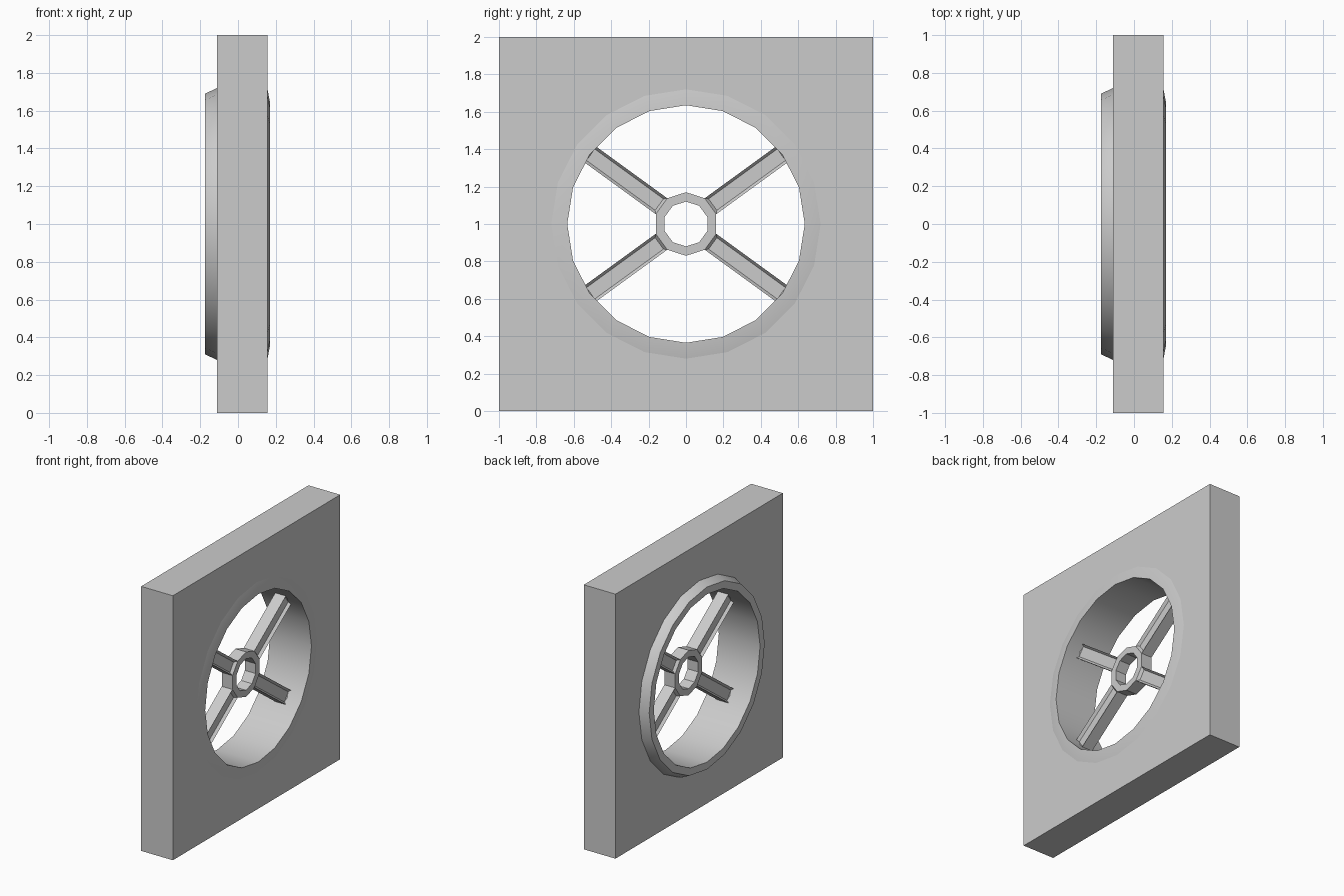
import bpy
import bmesh
from math import sin, cos, pi
from mathutils import Matrix

cube = bpy.data.objects.get("Cube")
if cube:
    bpy.data.objects.remove(cube, do_unlink=True)

GREY = (0.6, 0.6, 0.6, 1)
grey = bpy.data.materials.new("plain_grey")
grey.use_nodes = True
grey.diffuse_color = GREY
grey.node_tree.nodes["Principled BSDF"].inputs["Base Color"].default_value = GREY

CENTRE = Matrix.Translation((0, 0, 1))
MID = 0.0225          # middle of the plate's thickness
HUB_R = 0.17
HUB_DEPTH = 0.09


def finish(name, bm, matrix=CENTRE):
    bmesh.ops.recalc_face_normals(bm, faces=bm.faces)
    mesh = bpy.data.meshes.new(name)
    bm.to_mesh(mesh)
    bm.free()
    mesh.materials.append(grey)
    obj = bpy.data.objects.new(name, mesh)
    obj.matrix_world = matrix
    bpy.context.collection.objects.link(obj)
    bpy.ops.object.select_all(action="DESELECT")
    obj.select_set(True)
    bpy.context.view_layer.objects.active = obj
    bpy.ops.object.shade_smooth_by_angle(angle=pi / 6)
    return obj


def loop(bm, x, radius, sides):
    """Regular polygon around the x axis with a corner at the top."""
    return [bm.verts.new((x, radius * sin(2 * pi * i / sides), radius * cos(2 * pi * i / sides)))
            for i in range(sides)]


def lathe(name, profile, sides):
    """Closed (x, radius) profile turned around the x axis."""
    bm = bmesh.new()
    rings = [loop(bm, x, r, sides) for x, r in profile]
    for a, b in zip(rings, rings[1:] + rings[:1]):
        for i in range(sides):
            j = (i + 1) % sides
            bm.faces.new((a[i], a[j], b[j], b[i]))
    return finish(name, bm)


# Square plate with a round opening
bm = bmesh.new()
square = [bm.verts.new((-0.11, y, z)) for y, z in ((-1, -1), (1, -1), (1, 1), (-1, 1))]
opening = loop(bm, -0.11, 0.70, 20)
edges = [bm.edges.new((ring[i - 1], ring[i])) for ring in (square, opening) for i in range(len(ring))]
bmesh.ops.triangle_fill(bm, edges=edges, use_beauty=True)
extruded = bmesh.ops.extrude_face_region(bm, geom=bm.faces[:], use_keep_orig=True)
bmesh.ops.translate(bm, vec=(0.265, 0, 0),
                    verts=[g for g in extruded["geom"] if isinstance(g, bmesh.types.BMVert)])
finish("square_plate", bm)

# Rim lining the opening, raised on the back and chamfered on the face
lathe("rim", [(-0.175, 0.635), (-0.175, 0.69), (-0.11, 0.72),
              (0.155, 0.72), (0.17, 0.64), (0.17, 0.635)], 20)

# Ten-sided hub
x0, x1 = MID - HUB_DEPTH / 2, MID + HUB_DEPTH / 2
lathe("hub", [(x0, 0.12), (x0, HUB_R), (x1, HUB_R), (x1, 0.12)], 10)

# Four spokes with a shallow recess on both broad sides
start, end = HUB_R * cos(pi / 10), 0.645
width = 2 * HUB_R * sin(pi / 10)
for name, degrees in (("back_upper", 36), ("front_upper", 144),
                      ("front_lower", 216), ("back_lower", 324)):
    bm = bmesh.new()
    bmesh.ops.create_cube(bm, size=1)
    bmesh.ops.scale(bm, vec=(HUB_DEPTH, end - start, width), verts=bm.verts)
    bmesh.ops.translate(bm, vec=(MID, (start + end) / 2, 0), verts=bm.verts)
    broad = [f for f in bm.faces if abs(f.normal.x) > 0.9]
    bmesh.ops.inset_individual(bm, faces=broad, thickness=0.021, depth=-0.02)
    finish(name + "_spoke", bm, CENTRE @ Matrix.Rotation(degrees * pi / 180, 4, "X"))
